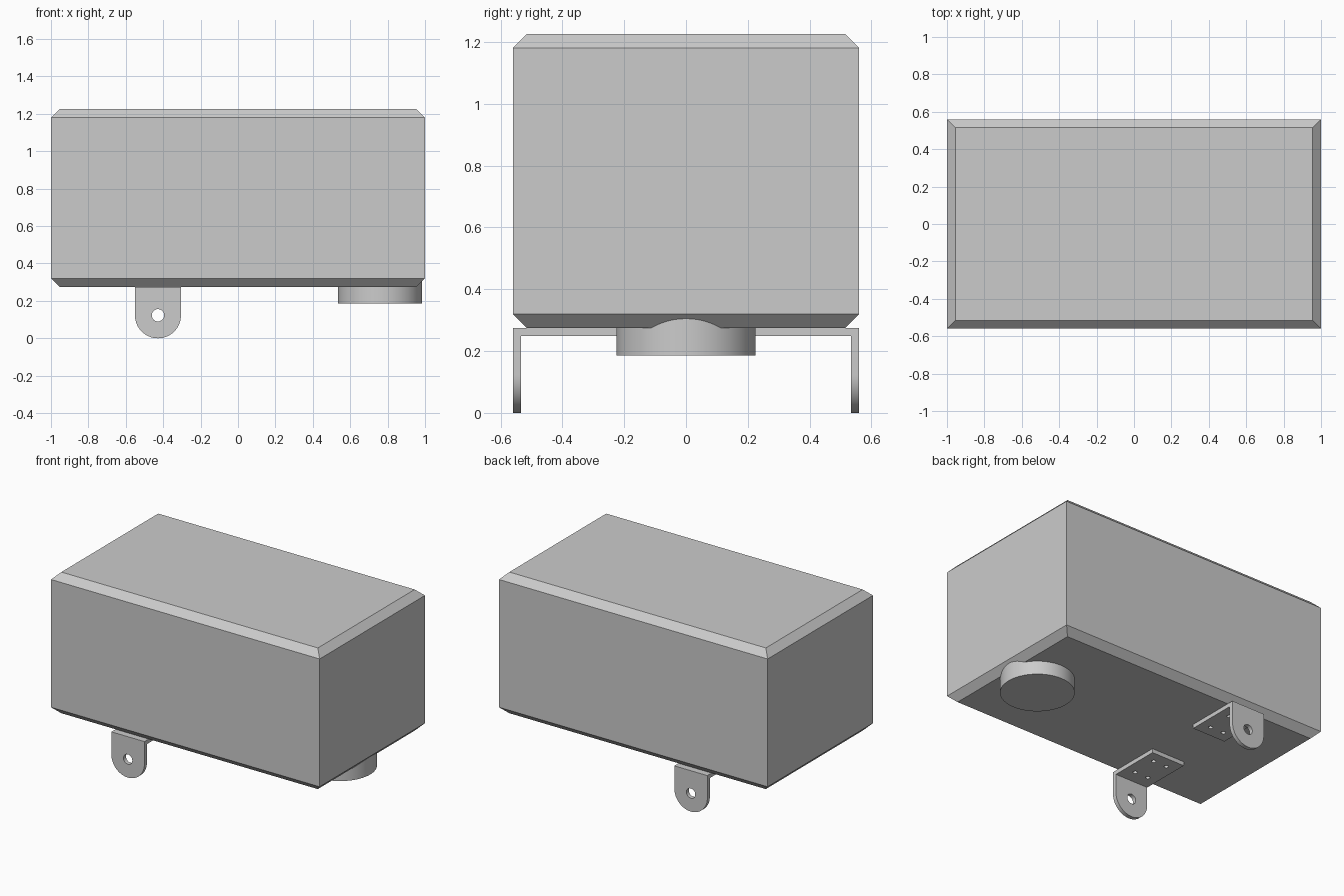
import bpy
import bmesh
from math import pi, cos, sin, radians
from mathutils import Matrix, Vector

cube = bpy.data.objects.get("Cube")
if cube:
    bpy.data.objects.remove(cube, do_unlink=True)

grey = bpy.data.materials.new("plain_grey")
grey.use_nodes = True
GREY = (0.6, 0.6, 0.6, 1)
grey.diffuse_color = GREY
grey.node_tree.nodes["Principled BSDF"].inputs["Base Color"].default_value = GREY


def add_object(name, bm):
    bmesh.ops.recalc_face_normals(bm, faces=bm.faces)
    mesh = bpy.data.meshes.new(name)
    bm.to_mesh(mesh)
    bm.free()
    mesh.materials.append(grey)
    obj = bpy.data.objects.new(name, mesh)
    bpy.context.collection.objects.link(obj)
    return obj


def loft(name, rings):
    """Skin a stack of matching closed rings and cap both ends."""
    bm = bmesh.new()
    loops = [[bm.verts.new(p) for p in ring] for ring in rings]
    for low, high in zip(loops, loops[1:]):
        for i in range(len(low)):
            j = (i + 1) % len(low)
            bm.faces.new((low[i], low[j], high[j], high[i]))
    bm.faces.new(loops[0])
    bm.faces.new(loops[-1])
    return add_object(name, bm)


def cylinder(name, radius, depth, centre, along_y=False, segments=48):
    bm = bmesh.new()
    turn = Matrix.Rotation(pi / 2 if along_y else 0, 4, "X")
    bmesh.ops.create_cone(bm, cap_ends=True, segments=segments,
                          radius1=radius, radius2=radius, depth=depth,
                          matrix=Matrix.Translation(centre) @ turn)
    return add_object(name, bm)


def boolean(target, tool, operation):
    """Apply a boolean, then discard the helper."""
    tool.hide_render = True
    mod = target.modifiers.new("join", "BOOLEAN")
    mod.operation = operation
    mod.solver = "EXACT"
    mod.object = tool
    bpy.context.view_layer.objects.active = target
    bpy.ops.object.modifier_apply(modifier=mod.name)
    bpy.data.objects.remove(tool, do_unlink=True)


def smooth(obj):
    bpy.ops.object.select_all(action="DESELECT")
    obj.select_set(True)
    bpy.context.view_layer.objects.active = obj
    bpy.ops.object.shade_smooth_by_angle(angle=radians(30))


HALF_X, HALF_Y = 1.0, 0.56
BOTTOM, TOP, CHAMFER = 0.275, 1.225, 0.045


def rectangle(inset, z):
    x, y = HALF_X - inset, HALF_Y - inset
    return [(-x, -y, z), (x, -y, z), (x, y, z), (-x, y, z)]


# Main housing, chamfered around its top and bottom
loft("housing", [rectangle(CHAMFER, BOTTOM), rectangle(0, BOTTOM + CHAMFER),
                 rectangle(0, TOP - CHAMFER), rectangle(CHAMFER, TOP)])

# Round boss under one end, running up into the lower chamfer
smooth(cylinder("round_boss", 0.225, 0.12, (0.76, 0, 0.245), segments=64))

# Pair of angle brackets: rounded lug plus a drilled mounting plate
LUG_X, LUG_R, THICK, REACH = -0.428, 0.123, 0.027, 0.37
for name, side in (("front_bracket", -1), ("back_bracket", 1)):
    outline = [(LUG_X + LUG_R, BOTTOM), (LUG_X - LUG_R, BOTTOM)]
    for i in range(33):
        a = pi + pi * i / 32
        outline.append((LUG_X + LUG_R * cos(a), LUG_R + LUG_R * sin(a)))
    bracket = loft(name, [[(x, side * y, z) for x, z in outline]
                          for y in (HALF_Y, HALF_Y - THICK)])

    bm = bmesh.new()
    centre = Vector((LUG_X, side * (HALF_Y - REACH / 2), BOTTOM - THICK / 2))
    bmesh.ops.create_cube(bm, size=1, matrix=Matrix.Translation(centre)
                          @ Matrix.Diagonal((2 * LUG_R, REACH, THICK, 1)))
    boolean(bracket, add_object("mounting_plate", bm), "UNION")

    # Pivot hole and four screw holes
    boolean(bracket, cylinder("pivot_cutter", 0.033, 0.2,
                              (LUG_X, side * HALF_Y, LUG_R), True, 32), "DIFFERENCE")
    for dx in (-0.05, 0.05):
        for y in (0.267, 0.44):
            boolean(bracket, cylinder("screw_cutter", 0.014, 0.1,
                                      (LUG_X + dx, side * y, BOTTOM), segments=20),
                    "DIFFERENCE")
    smooth(bracket)
